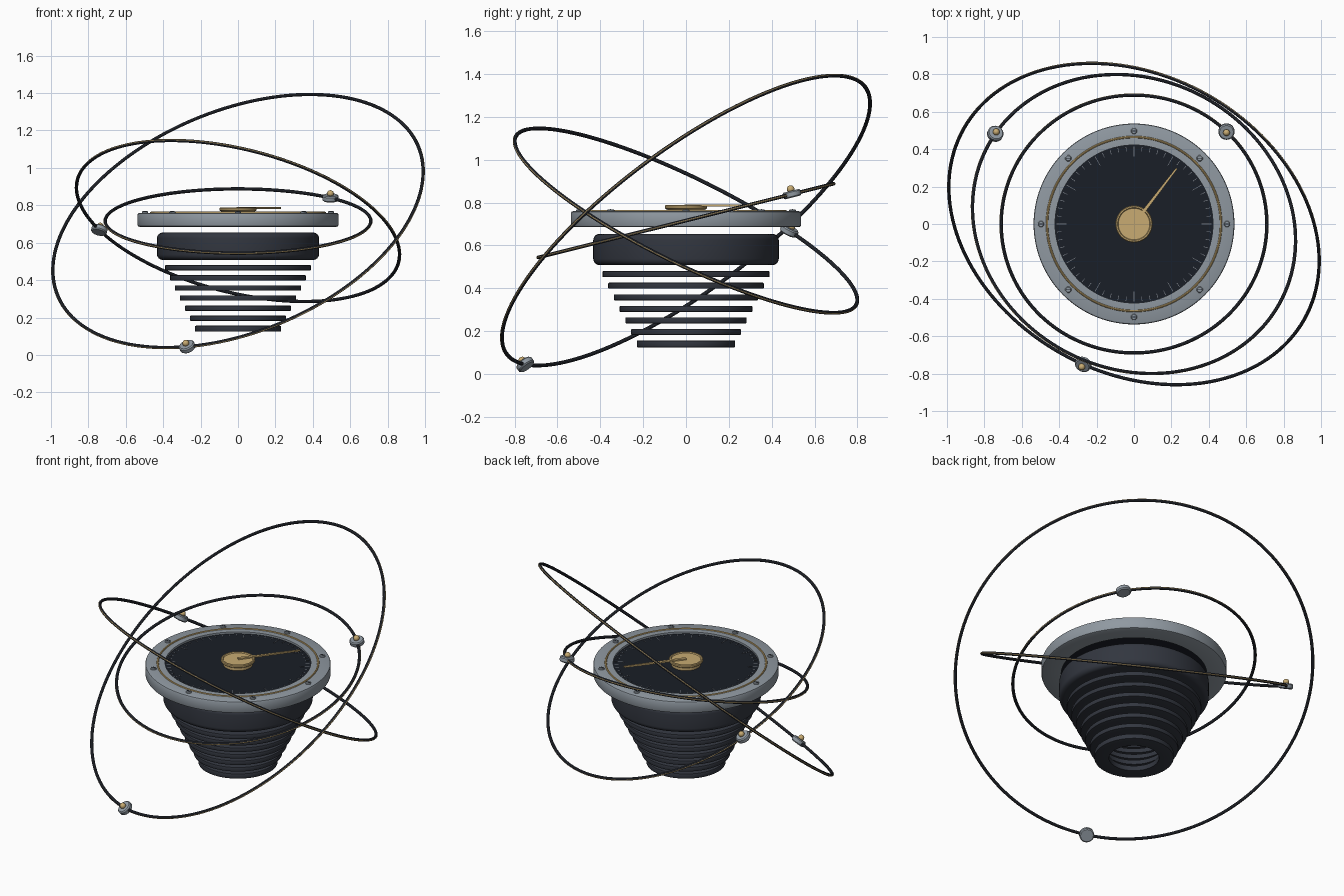
import bpy, bmesh
from math import sin, cos, pi, radians
from mathutils import Vector, Matrix

if "Cube" in bpy.data.objects:
    bpy.data.objects.remove(bpy.data.objects["Cube"])


def material(name, r, g, b):
    m = bpy.data.materials.new(name)
    m.diffuse_color = (r, g, b, 1)
    m.use_nodes = True
    m.node_tree.nodes["Principled BSDF"].inputs["Base Color"].default_value = m.diffuse_color
    return m


DARK = material("dark_shell", 0.032, 0.037, 0.05)
BLACK = material("dial_black", 0.010, 0.013, 0.02)
STEEL = material("steel", 0.28, 0.32, 0.36)
GOLD = material("gold", 0.58, 0.41, 0.17)
TICK = material("tick_grey", 0.2, 0.22, 0.25)


def finish(name, bm, mat, matrix=None):
    bmesh.ops.remove_doubles(bm, verts=bm.verts, dist=1e-5)
    bmesh.ops.recalc_face_normals(bm, faces=bm.faces)
    me = bpy.data.meshes.new(name)
    bm.to_mesh(me)
    bm.free()
    me.materials.append(mat)
    ob = bpy.data.objects.new(name, me)
    bpy.context.collection.objects.link(ob)
    if matrix is not None:
        ob.matrix_world = matrix
    bpy.ops.object.select_all(action='DESELECT')
    ob.select_set(True)
    bpy.context.view_layer.objects.active = ob
    bpy.ops.object.shade_smooth_by_angle(angle=radians(35))
    return ob


def lathe(name, profile, mat, matrix=None, seg=96, closed=False):
    """Spin a profile of (radius, height) points about z."""
    bm = bmesh.new()
    cols = [[bm.verts.new((r * cos(2 * pi * i / seg), r * sin(2 * pi * i / seg), z))
             for r, z in profile] for i in range(seg)]
    n = len(profile)
    for i in range(seg):
        a, b = cols[i], cols[(i + 1) % seg]
        for j in range(n if closed else n - 1):
            k = (j + 1) % n
            bm.faces.new((a[j], b[j], b[k], a[k]))
    # collapse axis points
    bmesh.ops.dissolve_degenerate(bm, dist=1e-6, edges=bm.edges)
    return finish(name, bm, mat, matrix)


def annulus(name, r0, r1, z0, z1, bev, mat, matrix=None):
    p = [(r0, z0), (r1 - bev, z0), (r1 - bev * .3, z0 + bev * .3), (r1, z0 + bev),
         (r1, z1 - bev), (r1 - bev * .3, z1 - bev * .3), (r1 - bev, z1), (r0, z1)]
    return lathe(name, p, mat, matrix, closed=True)


def torus(name, R, r, mat, matrix=None, sides=10, seg=144):
    p = [(R + r * cos(2 * pi * k / sides), r * sin(2 * pi * k / sides)) for k in range(sides)]
    return lathe(name, p, mat, matrix, seg, True)


def add_box(bm, centre, size, angle=0):
    m = (Matrix.Translation(centre) @ Matrix.Rotation(angle, 4, 'Z')
         @ Matrix.Diagonal((*size, 1)))
    bmesh.ops.create_cube(bm, size=1, matrix=m)


# Stack of separate tapering cooling rings
for i in range(7):
    zc, r = 0.466 - 0.054 * i, 0.39 - 0.0267 * i
    low = 0.018 if i == 6 else 0.014
    annulus(f"base_ring_{i + 1}", r - 0.085, r, zc - low, zc + 0.014, 0.004, DARK)

# Rounded drum body
body, bev = [(0, 0.508)], 0.03
for cz, start in ((0.508 + bev, -pi / 2), (0.654 - bev, 0)):
    for k in range(7):
        t = start + k * pi / 12
        body.append((0.433 - bev + bev * cos(t), cz + bev * sin(t)))
lathe("drum_body", body + [(0, 0.654)], DARK)

# Bezel, dial face and gold inlay
annulus("bezel", 0.422, 0.537, 0.685, 0.760, 0.010, STEEL)
lathe("dial_face", [(0, 0.70), (0.425, 0.70), (0.425, 0.748), (0, 0.748)], BLACK)
torus("bezel_inlay", 0.465, 0.006, GOLD, Matrix.Translation((0, 0, 0.760)), 8)

# Dial ticks
bm = bmesh.new()
for i in range(60):
    a = i * pi / 30
    length = 0.055 if i % 5 == 0 else 0.025
    d = 0.415 - length / 2
    add_box(bm, (d * cos(a), d * sin(a), 0.7485), (length, 0.003, 0.003), a)
finish("dial_ticks", bm, TICK)

# Bezel screws with slots
for i in range(8):
    a = i * pi / 4
    x, y = 0.497 * cos(a), 0.497 * sin(a)
    lathe(f"screw_{i + 1}", [(0, 0.755), (0.017, 0.755), (0.017, 0.764), (0.013, 0.768), (0, 0.768)],
          STEEL, Matrix.Translation((x, y, 0)), 20)
    bm = bmesh.new()
    add_box(bm, (x, y, 0.7675), (0.026, 0.005, 0.003))
    finish(f"screw_slot_{i + 1}", bm, BLACK)

# Gold hub with raised rim
lathe("hub", [(0, 0.745), (0.085, 0.745), (0.085, 0.766), (0.093, 0.769), (0.099, 0.774),
              (0.099, 0.784), (0.095, 0.788), (0.088, 0.788), (0.084, 0.782), (0, 0.782)], GOLD)

# Tapered pointer hand
bm = bmesh.new()
outline = [(-0.0, -0.010), (0.37, -0.005), (0.378, 0), (0.37, 0.005), (-0.0, 0.010)]
face = bm.faces.new([bm.verts.new((x, y, 0.781)) for x, y in outline])
ext = bmesh.ops.extrude_face_region(bm, geom=[face])
bmesh.ops.translate(bm, vec=(0, 0, 0.009),
                    verts=[v for v in ext["geom"] if isinstance(v, bmesh.types.BMVert)])
finish("pointer_hand", bm, GOLD, Matrix.Rotation(radians(52.5), 4, 'Z'))

# Tilted orbit rings, each with a gold edge line and a pod
CENTRE = Vector((0, 0, 0.716))
orbits = [("inner", 0.710, (0, -sin(radians(14)), cos(radians(14))), (0.497, 0.497)),
          ("middle", 0.886, (0.224, 0.431, 0.874), (-0.749, 0.487)),
          ("outer", 1.043, (-0.315, -0.567, 0.761), (-0.273, -0.754))]
for name, R, n, (px, py) in orbits:
    n = Vector(n).normalized()
    out = Vector((px, py, -(n.x * px + n.y * py) / n.z)).normalized()
    side = n.cross(out)
    frame = Matrix((out, side, n)).transposed().to_4x4()
    frame.translation = CENTRE
    torus(f"{name}_orbit_ring", R, 0.009, DARK, frame)
    torus(f"{name}_orbit_line", R + 0.0068, 0.003, GOLD, frame, 6)
    pod = frame @ Matrix.Translation((R, 0, 0))
    lathe(f"{name}_pod", [(0, -0.016), (0.037, -0.016), (0.043, -0.010), (0.043, 0.010),
                          (0.037, 0.016), (0, 0.016)], STEEL, pod, 32)
    bm = bmesh.new()
    bmesh.ops.create_uvsphere(bm, u_segments=20, v_segments=12, radius=0.018)
    finish(f"{name}_pod_bead", bm, GOLD, pod @ Matrix.Translation((0, 0, 0.024)))
